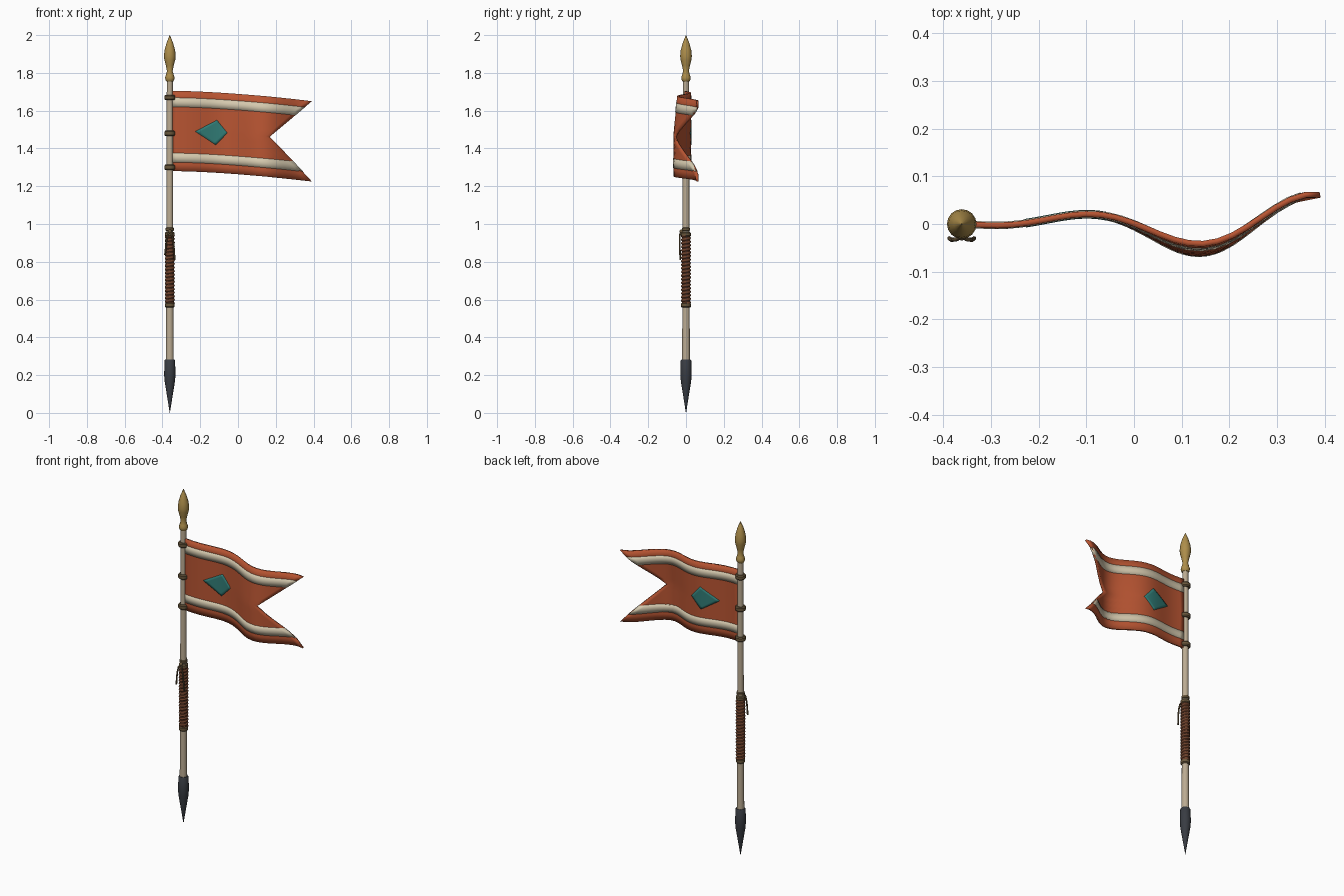
import bpy, bmesh
from math import sin, cos, pi, exp

if "Cube" in bpy.data.objects:
    bpy.data.objects.remove(bpy.data.objects["Cube"])

PX = -0.361  # pole axis


def material(name, r, g, b):
    m = bpy.data.materials.new(name)
    m.diffuse_color = (r, g, b, 1)
    m.use_nodes = True
    m.node_tree.nodes["Principled BSDF"].inputs["Base Color"].default_value = m.diffuse_color
    return m


ORANGE = material("orange cloth", 0.48, 0.09, 0.032)
CREAM = material("cream cloth", 0.66, 0.58, 0.42)
TEAL = material("teal cloth", 0.03, 0.2, 0.18)
WOOD = material("pale wood", 0.5, 0.41, 0.29)
GOLD = material("gold", 0.42, 0.27, 0.07)
IRON = material("dark iron", 0.04, 0.045, 0.055)
LEATHER = material("leather", 0.16, 0.055, 0.025)
BRONZE = material("bronze", 0.14, 0.095, 0.045)


def finish(ob, mat, angle=0.6):
    ob.data.materials.append(mat)
    bpy.ops.object.select_all(action='DESELECT')
    ob.select_set(True)
    bpy.context.view_layer.objects.active = ob
    bpy.ops.object.shade_smooth_by_angle(angle=angle)
    return ob


def mesh_object(name, bm):
    bmesh.ops.remove_doubles(bm, verts=bm.verts, dist=1e-5)
    bmesh.ops.recalc_face_normals(bm, faces=bm.faces)
    me = bpy.data.meshes.new(name)
    bm.to_mesh(me)
    bm.free()
    ob = bpy.data.objects.new(name, me)
    bpy.context.collection.objects.link(ob)
    return ob


def lathe(name, profile, mat, segs=16):
    """Turn (radius, z) points round the pole axis; ends are closed."""
    bm = bmesh.new()
    rings = [[bm.verts.new((PX + r * cos(2 * pi * i / segs), r * sin(2 * pi * i / segs), z))
              for i in range(segs)] for r, z in profile]
    for a, b in zip(rings, rings[1:]):
        for i in range(segs):
            j = (i + 1) % segs
            bm.faces.new((a[i], a[j], b[j], b[i]))
    bm.faces.new(rings[0])
    bm.faces.new(rings[-1])
    return finish(mesh_object(name, bm), mat)


def tube(name, points, radius, mat, res=2):
    cu = bpy.data.curves.new(name, 'CURVE')
    cu.dimensions = '3D'
    cu.bevel_depth = radius
    cu.bevel_resolution = res
    cu.use_fill_caps = True
    sp = cu.splines.new('POLY')
    sp.points.add(len(points) - 1)
    for p, co in zip(sp.points, points):
        p.co = (*co, 1)
    cu.materials.append(mat)
    ob = bpy.data.objects.new(name, cu)
    bpy.context.collection.objects.link(ob)
    return ob


# Pole, butt spike and finial
lathe("pole", [(0.021, 0.24), (0.019, 0.6), (0.016, 1.78)], WOOD)
lathe("butt_spike", [(0.024, 0.283), (0.028, 0.277), (0.03, 0.2), (0.027, 0.165),
                     (0.014, 0.085), (0.0005, 0.0)], IRON)
lathe("finial", [(0.018, 1.755), (0.023, 1.762), (0.025, 1.775), (0.021, 1.788), (0.015, 1.81),
                 (0.021, 1.84), (0.029, 1.87), (0.031, 1.89), (0.028, 1.92), (0.017, 1.96),
                 (0.0005, 2.0)], GOLD)

# Wrapped grip with end collars
lathe("grip_core", [(0.022, 0.57), (0.022, 0.945)], LEATHER)
turns, n = 19, 16
tube("grip_wrap", [(PX + 0.0185 * cos(2 * pi * i / n), 0.0185 * sin(2 * pi * i / n),
                    0.58 + 0.36 * i / (turns * n)) for i in range(turns * n + 1)], 0.0085, LEATHER, 1)


def collar(name, z, r, h):
    lathe(name, [(r - 0.005, z - h), (r, z - h * 0.6), (r, z + h * 0.6), (r - 0.005, z + h)], BRONZE)


collar("grip_collar_lower", 0.57, 0.026, 0.013)
collar("grip_collar_upper", 0.945, 0.026, 0.012)
collar("grip_cord_band", 0.972, 0.022, 0.01)

# Knot and two hanging cord tails
bm = bmesh.new()
bmesh.ops.create_icosphere(bm, subdivisions=2, radius=0.011)
for v in bm.verts:
    v.co.x += PX
    v.co.y -= 0.024
    v.co.z += 0.96
finish(mesh_object("cord_knot", bm), BRONZE)
for side, low in ((-1, 0.835), (1, 0.81)):
    tube("cord_tail", [(PX, -0.024, 0.96), (PX + side * 0.01, -0.032, 0.945),
                       (PX + side * 0.018, -0.033, 0.91), (PX + side * 0.022, -0.033, 0.87),
                       (PX + side * 0.026, -0.03, low)], 0.0045, BRONZE)

# Banner rings
for z in (1.67, 1.48, 1.3):
    collar("banner_ring", z, 0.029, 0.014)

# Waving banner: every cloth patch follows the same surface
X0, LEN, TOP, HEIGHT = -0.347, 0.737, 1.705, 0.425


def droop(t):
    return 0.055 * max(t, 0) ** 1.6


def surface(x, w):
    t = (x - X0) / LEN
    y = 0.064 * t * sin(2 * pi * (t - 0.145) / 0.66)
    y -= 0.02 * min(1, 2 * w) * exp(-((t - 0.65) / 0.16) ** 2)
    return x, y, TOP - HEIGHT * w - droop(t)


def patch(name, fn, nu, nv, thick, mat):
    bm = bmesh.new()
    g = [[bm.verts.new(surface(*fn(i / nu, j / nv))) for j in range(nv + 1)] for i in range(nu + 1)]
    for i in range(nu):
        for j in range(nv):
            bm.faces.new((g[i][j], g[i + 1][j], g[i + 1][j + 1], g[i][j + 1]))
    ob = mesh_object(name, bm)
    mod = ob.modifiers.new("thickness", 'SOLIDIFY')
    mod.thickness = thick
    mod.offset = 0
    return finish(ob, mat)


def strip(w0, w1):
    def fn(s, v):
        w = w0 + (w1 - w0) * v
        return X0 + s * (LEN - 0.224 * (1 - abs(2 * w - 1))), w
    return fn


def diamond(s, v):
    c = ((-0.228, 1.49), (-0.112, 1.55), (-0.118, 1.418), (-0.055, 1.482))
    k = ((1 - s) * (1 - v), s * (1 - v), (1 - s) * v, s * v)
    x = sum(a * p[0] for a, p in zip(k, c))
    z = sum(a * p[1] for a, p in zip(k, c))
    return x, (TOP - droop((x - X0) / LEN) - z) / HEIGHT


patch("banner_cloth", strip(0, 1), 24, 12, 0.012, ORANGE)
patch("banner_stripe_top", strip(0.085, 0.2), 24, 2, 0.0155, CREAM)
patch("banner_stripe_bottom", strip(0.775, 0.89), 24, 2, 0.0155, CREAM)
patch("banner_diamond", diamond, 8, 8, 0.018, TEAL)
